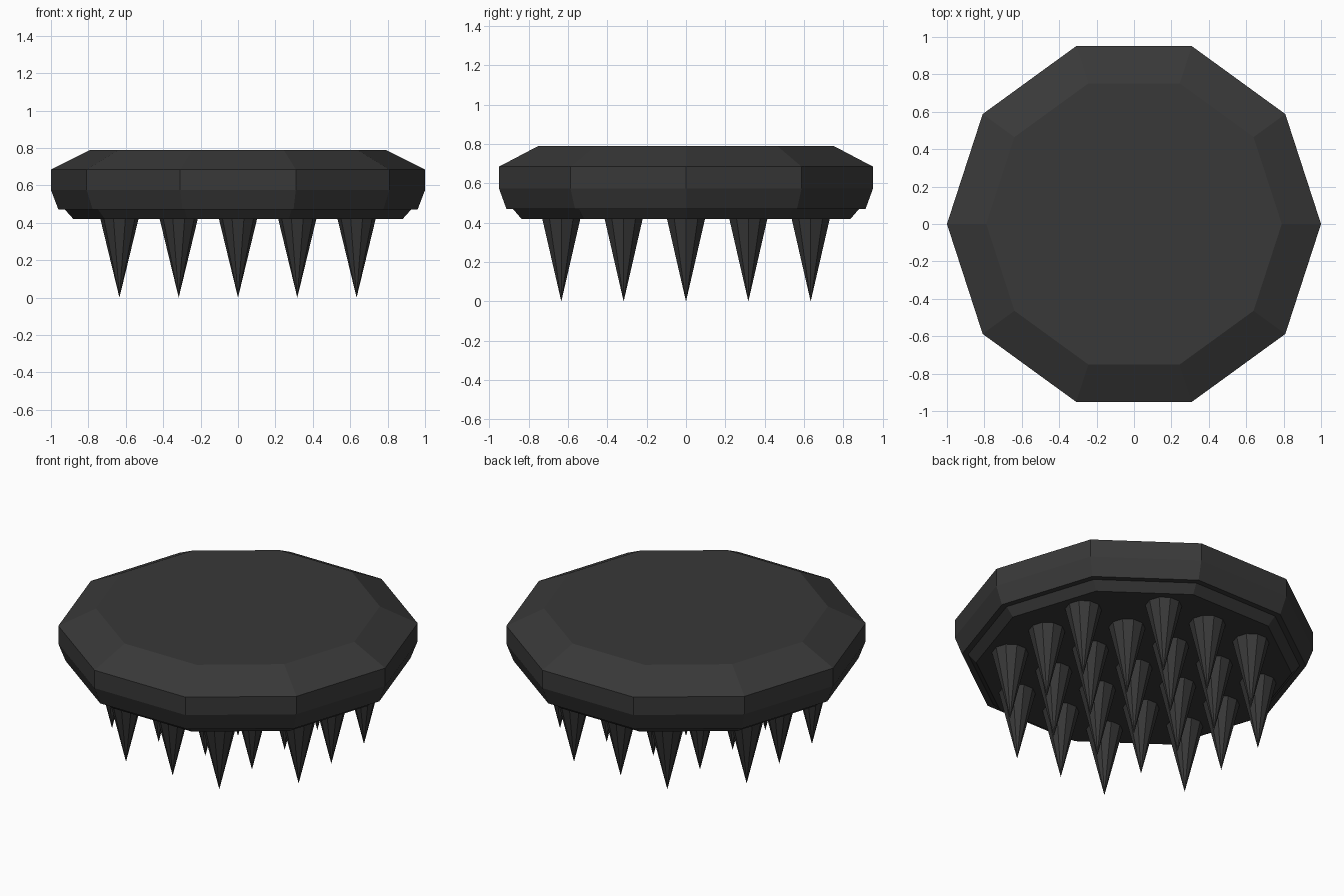
import bpy, bmesh, math

if "Cube" in bpy.data.objects:
    bpy.data.objects.remove(bpy.data.objects["Cube"])

SIDES = 10
mat = bpy.data.materials.new("charcoal")
mat.diffuse_color = (0.04, 0.04, 0.04, 1)
mat.use_nodes = True
mat.node_tree.nodes["Principled BSDF"].inputs["Base Color"].default_value = mat.diffuse_color


def lathe(bm, profile, x=0, y=0):
    """Closed ten-sided solid from (radius, z) pairs, bottom to top; radius 0 is a tip."""
    rings = []
    for r, z in profile:
        n = SIDES if r else 1
        rings.append([bm.verts.new((x + r * math.cos(math.tau * i / SIDES),
                                    y + r * math.sin(math.tau * i / SIDES), z)) for i in range(n)])
    for a, b in zip(rings, rings[1:]):
        for i in range(SIDES):
            j = (i + 1) % SIDES
            if len(a) == 1:
                bm.faces.new((a[0], b[j], b[i]))
            else:
                bm.faces.new((a[i], a[j], b[j], b[i]))
    for ring in (rings[0], rings[-1]):
        if len(ring) > 1:
            bm.faces.new(ring)


def finish(bm, name):
    bmesh.ops.recalc_face_normals(bm, faces=bm.faces)
    mesh = bpy.data.meshes.new(name)
    bm.to_mesh(mesh)
    bm.free()
    mesh.materials.append(mat)
    bpy.context.collection.objects.link(bpy.data.objects.new(name, mesh))


# Bevelled disc, with a stepped rim underneath
bm = bmesh.new()
lathe(bm, [(0.88, 0.42), (0.925, 0.47), (0.96, 0.47), (1, 0.575), (1, 0.685), (0.79, 0.79)])
finish(bm, "disc")

# Spikes on a 5 x 5 grid without its corners
bm = bmesh.new()
for i in range(-2, 3):
    for j in range(-2, 3):
        if abs(i * j) < 4:
            lathe(bm, [(0, 0), (0.103, 0.425)], i * 0.317, j * 0.317)
finish(bm, "spikes")
